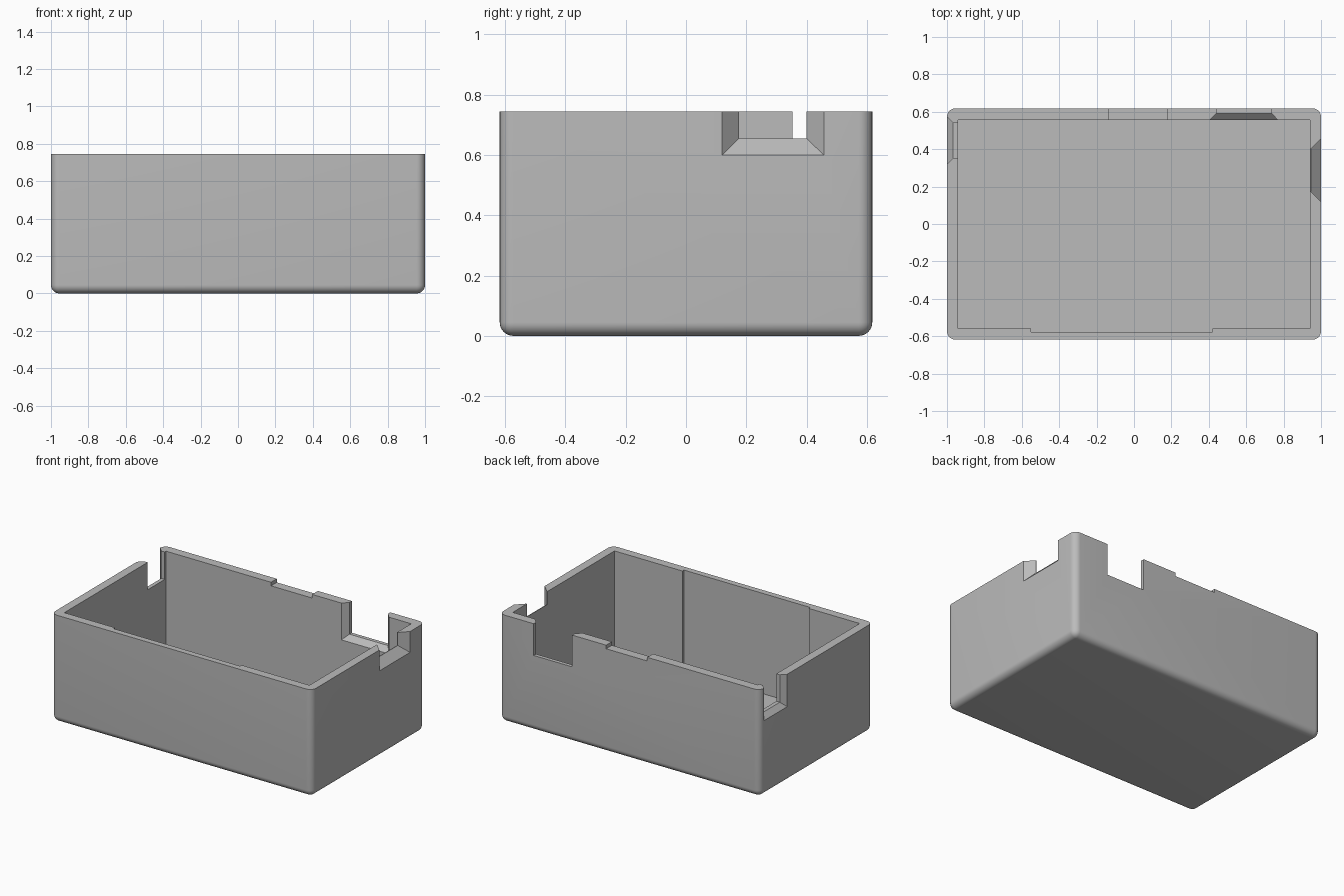
import bpy, bmesh, math

cube = bpy.data.objects.get("Cube")
if cube:
    bpy.data.objects.remove(cube, do_unlink=True)

grey = bpy.data.materials.new("plain grey")
grey.use_nodes = True
colour = (0.5, 0.5, 0.5, 1)
grey.diffuse_color = colour
grey.node_tree.nodes["Principled BSDF"].inputs["Base Color"].default_value = colour

HX, HY, TOP, FLOOR = 1.0, 0.618, 0.745, 0.05


def add_object(name, bm):
    bmesh.ops.recalc_face_normals(bm, faces=bm.faces)
    mesh = bpy.data.meshes.new(name)
    bm.to_mesh(mesh)
    bm.free()
    mesh.materials.append(grey)
    obj = bpy.data.objects.new(name, mesh)
    bpy.context.collection.objects.link(obj)
    return obj


def loft(name, axis, sections):
    """Join rectangles (depth, low, high, base) along x or y, open above the rim."""
    bm = bmesh.new()
    rings = []
    for depth, low, high, base in sections:
        ring = []
        for side, z in ((low, base), (high, base), (high, 1), (low, 1)):
            co = (depth, side, z) if axis == "x" else (side, depth, z)
            ring.append(bm.verts.new(co))
        rings.append(ring)
    for a, b in zip(rings, rings[1:]):
        for i in range(4):
            j = (i + 1) % 4
            bm.faces.new((a[i], a[j], b[j], b[i]))
    bm.faces.new(rings[0])
    bm.faces.new(rings[-1])
    return add_object(name, bm)


# Solid case body with rounded upright and lower edges
bm = bmesh.new()
bmesh.ops.create_cube(bm, size=1)
for v in bm.verts:
    v.co = (v.co.x * 2 * HX, v.co.y * 2 * HY, (v.co.z + 0.5) * TOP)
rounded = [e for e in bm.edges if any(v.co.z < 0.01 for v in e.verts)]
bmesh.ops.bevel(bm, geom=rounded, offset=0.045, segments=8, profile=0.5,
                affect="EDGES", clamp_overlap=True)
case = add_object("case_body", bm)

cutters = [
    # Main cavity and the thinner stretch of the front wall
    loft("cavity", "y", [(-0.56, -0.94, 0.94, FLOOR), (0.555, -0.94, 0.94, FLOOR)]),
    loft("front_wall_recess", "y", [(-0.577, -0.55, 0.42, FLOOR), (-0.5, -0.55, 0.42, FLOOR)]),
    # Notch in the +x wall, flared outward
    loft("left_notch", "x", [(0.9, 0.175, 0.4, 0.655), (0.945, 0.175, 0.4, 0.655),
                             (1.0, 0.12, 0.457, 0.6), (1.1, 0.12, 0.457, 0.6)]),
    # Notch in the -x wall, flared outward
    loft("right_notch", "x", [(-1.1, 0.32, 0.575, 0.52), (-1.0, 0.32, 0.575, 0.52),
                              (-0.967, 0.353, 0.54, 0.555), (-0.9, 0.353, 0.54, 0.555)]),
    # Notch in the back wall, flared inward
    loft("back_notch", "y", [(0.5, 0.405, 0.77, 0.49), (0.555, 0.405, 0.77, 0.49),
                             (0.592, 0.44, 0.735, 0.525), (0.7, 0.44, 0.735, 0.525)]),
    # Shallow dip in the back rim
    loft("back_rim_dip", "y", [(0.5, -0.135, 0.18, 0.72), (0.7, -0.135, 0.18, 0.72)]),
]

# Cut every opening, then drop the cutters
bpy.context.view_layer.objects.active = case
for cutter in cutters:
    cutter.hide_render = True
    mod = case.modifiers.new(cutter.name, "BOOLEAN")
    mod.operation = "DIFFERENCE"
    mod.solver = "EXACT"
    mod.object = cutter
    bpy.ops.object.modifier_apply(modifier=mod.name)
    bpy.data.objects.remove(cutter, do_unlink=True)

bpy.ops.object.select_all(action="DESELECT")
case.select_set(True)
bpy.ops.object.shade_smooth_by_angle(angle=math.radians(30))
